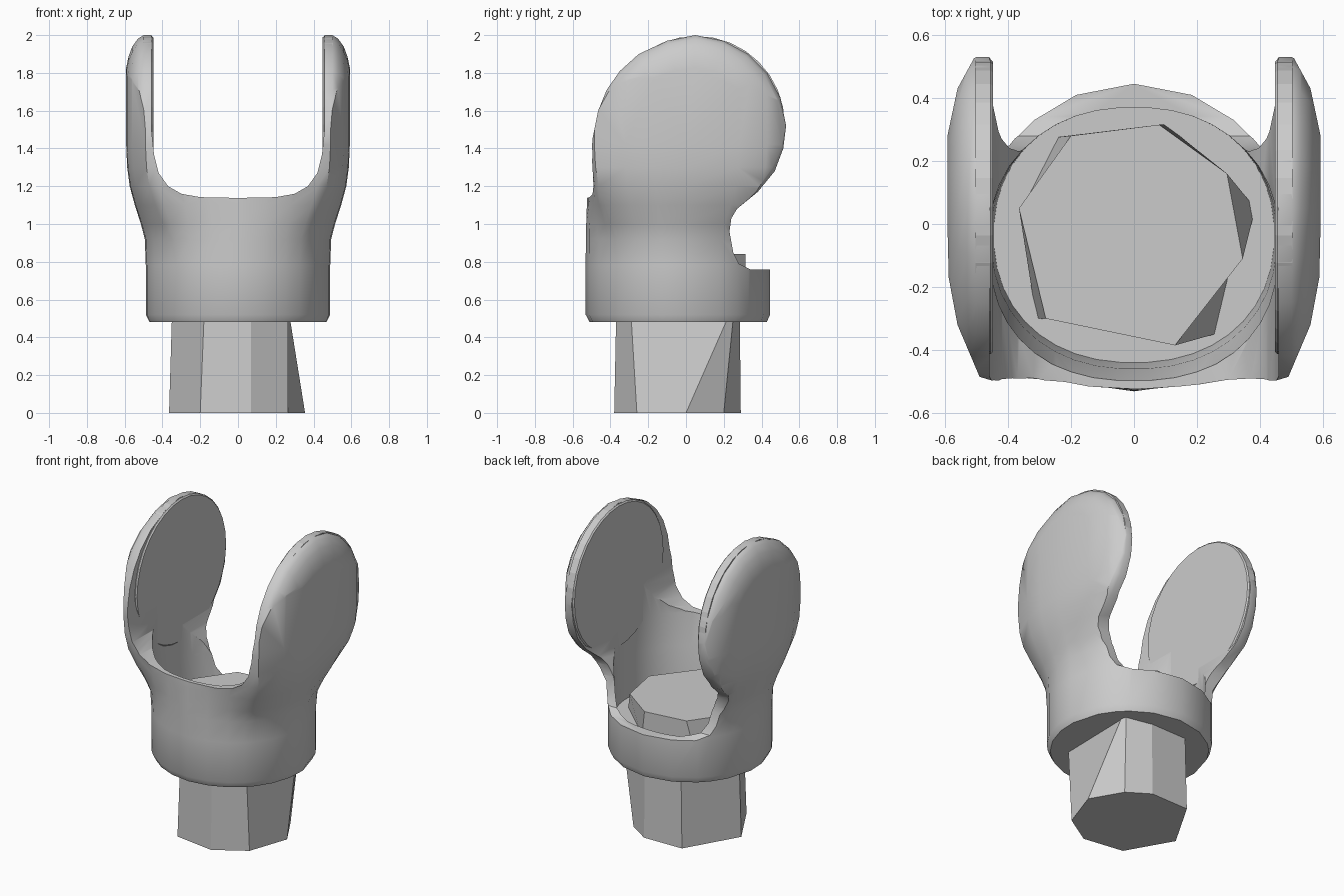
import bpy, bmesh, math

cube = bpy.data.objects.get("Cube")
if cube:
    bpy.data.objects.remove(cube, do_unlink=True)

grey = bpy.data.materials.new("plain_grey")
grey.use_nodes = True
grey.diffuse_color = (0.6, 0.6, 0.6, 1)
grey.node_tree.nodes["Principled BSDF"].inputs["Base Color"].default_value = (0.6, 0.6, 0.6, 1)


def loft(name, rings):
    """Closed solid through a list of equal-length point rings."""
    bm = bmesh.new()
    rows = [[bm.verts.new(p) for p in ring] for ring in rings]
    n = len(rows[0])
    for a, b in zip(rows, rows[1:]):
        for i in range(n):
            j = (i + 1) % n
            bm.faces.new((a[i], a[j], b[j], b[i]))
    bm.faces.new(rows[0])
    bm.faces.new(rows[-1])
    bmesh.ops.recalc_face_normals(bm, faces=bm.faces)
    mesh = bpy.data.meshes.new(name)
    bm.to_mesh(mesh)
    bm.free()
    mesh.materials.append(grey)
    ob = bpy.data.objects.new(name, mesh)
    bpy.context.collection.objects.link(ob)
    return ob


def boolean(target, tool, operation):
    """Apply one boolean step and remove the helper."""
    mod = target.modifiers.new(operation, 'BOOLEAN')
    mod.operation, mod.solver, mod.object = operation, 'EXACT', tool
    bpy.context.view_layer.update()
    graph = bpy.context.evaluated_depsgraph_get()
    mesh = bpy.data.meshes.new_from_object(target.evaluated_get(graph))
    target.modifiers.clear()
    target.data = mesh
    bpy.data.objects.remove(tool, do_unlink=True)


def mirrored(half):
    """Complete a half outline across x = 0."""
    return half + [(-x, y) for x, y in reversed(half) if x > .001]


# Outer hull: round collar plan below, squarer and wider plan for the ears above
angles = [math.radians(a) for a in (0, 16, 31, 42, 50, 64, 80, 95, 117, 130, 140, 158, 180)]
low = mirrored([(.49 * math.sin(a), -.043 - .488 * math.cos(a)) for a in angles])
high = mirrored([(0, -.52), (.15, -.517), (.3, -.51), (.44, -.5), (.49, -.485), (.56, -.32), (.588, -.17),
                 (.592, 0), (.592, .28), (.56, .43), (.5, .54), (.3, .55), (0, .55)])


def hull_ring(z, blend, scale=1):
    return [((a[0] + (b[0] - a[0]) * blend) * scale, (a[1] + (b[1] - a[1]) * blend) * scale, z)
            for a, b in zip(low, high)]


levels = [(.48, 0, .96), (.52, 0, 1), (.78, 0, 1), (.92, .05, 1), (1.0, .25, 1), (1.1, .56, 1),
          (1.2, .82, 1), (1.3, .95, 1), (1.42, 1, 1), (2.1, 1, 1)]
collar = loft("collar_with_ears", [hull_ring(*lv) for lv in levels])

# Side silhouette, tapering outward so the ears are domed
side = [(-.6, .4), (-.6, 1.0), (-.525, 1.12), (-.505, 1.3), (-.495, 1.45), (-.465, 1.6), (-.42, 1.71),
        (-.35, 1.81), (-.25, 1.9), (-.1, 1.97), (.05, 2), (.2, 1.97), (.33, 1.9), (.43, 1.8), (.5, 1.67),
        (.53, 1.52), (.515, 1.4), (.47, 1.28), (.38, 1.17), (.27, 1.08), (.24, 1.03), (.23, .96),
        (.25, .85), (.28, .79), (.34, .76), (.6, .76), (.6, .4)]


def side_ring(x, scale):
    ring = []
    for y, z in side:
        s = 1 + (scale - 1) * min(max((z - 1) / .25, 0), 1)
        ring.append((x, .03 + (y - .03) * s, 1.45 + (z - 1.45) * s))
    return ring


dome = [(.5, 1), (.53, .965), (.56, .89), (.58, .79), (.6, .62)]
layers = [(-x, s) for x, s in reversed(dome)] + dome
boolean(collar, loft("silhouette_helper", [side_ring(*la) for la in layers]), 'INTERSECT')

# U-shaped gap between the ears
gap = mirrored([(0, 1.138), (.2, 1.142), (.3, 1.16), (.37, 1.2), (.42, 1.27), (.445, 1.37), (.458, 1.5),
                (.458, 2.3), (0, 2.3)])
boolean(collar, loft("gap_helper", [[(x, y, z) for x, z in gap] for y in (-.8, .8)]), 'DIFFERENCE')

# Wider opening at the back, leaving the ear necks thin
opening = [(.34, .9), (.38, 1.0), (.43, 1.1), (.456, 1.2), (.456, 2.3)]
boolean(collar, loft("opening_helper", [[(-w, 0, z), (w, 0, z), (w, .8, z), (-w, .8, z)]
                                        for w, z in opening]), 'DIFFERENCE')


# Cup hollow, opening up towards the rim
def hollow_ring(z, rx, front, back, power):
    ring = []
    for i in range(40):
        a = 2 * math.pi * (i + .5) / 40
        c, s = math.cos(a), math.sin(a)
        ring.append((rx * math.copysign(abs(c) ** (2 / power), c),
                     (front + back) / 2 + (back - front) / 2 * math.copysign(abs(s) ** (2 / power), s), z))
    return ring


hollow = [(.7, .445, -.44, .37, 2.2), (.95, .453, -.46, .37, 2.2), (1.15, .46, -.5, .37, 2.3),
          (1.45, .457, -.5, .37, 2.4)]
boolean(collar, loft("hollow_helper", [hollow_ring(*h) for h in hollow]), 'DIFFERENCE')

# Flat round pads on the inside of the ears
for sign, name in ((1, "left"), (-1, "right")):
    rings = []
    for x, r in ((.447, .46), (.455, .468), (.503, .468)):
        rings.append([(sign * x, .055 + r * math.cos(t * math.pi / 16), 1.527 + r * math.sin(t * math.pi / 16))
                      for t in range(32)])
    loft(name + "_round_pad", rings)

# Faceted post below and its end inside the cup
foot = [(.07, -.38), (.265, -.26), (.355, 0), (.24, .2), (.1, .29), (-.17, .285), (-.365, -.05), (-.2, -.34)]
neck = [(.07, -.37), (.265, -.29), (.275, .22), (.27, .25), (.1, .285), (-.16, .28), (-.35, -.05), (-.18, -.34)]
loft("post", [[(x, y, z) for x, y in pts] for pts, z in ((foot, 0), (neck, .5))])
base = [(-.365, .05), (-.25, .275), (.1, .315), (.385, .05), (.345, -.11), (.29, -.34), (-.31, -.3)]
top = [(-.365, .05), (-.2, .28), (.08, .315), (.295, .16), (.345, -.11), (.13, -.385), (-.28, -.3)]
loft("post_end", [[(x, y, z) for x, y in pts] for pts, z in ((base, .66), (top, .84))])

# Smooth shading on the moulded part only
bpy.ops.object.select_all(action='DESELECT')
collar.select_set(True)
bpy.context.view_layer.objects.active = collar
bpy.ops.object.shade_smooth_by_angle(angle=math.radians(35))
